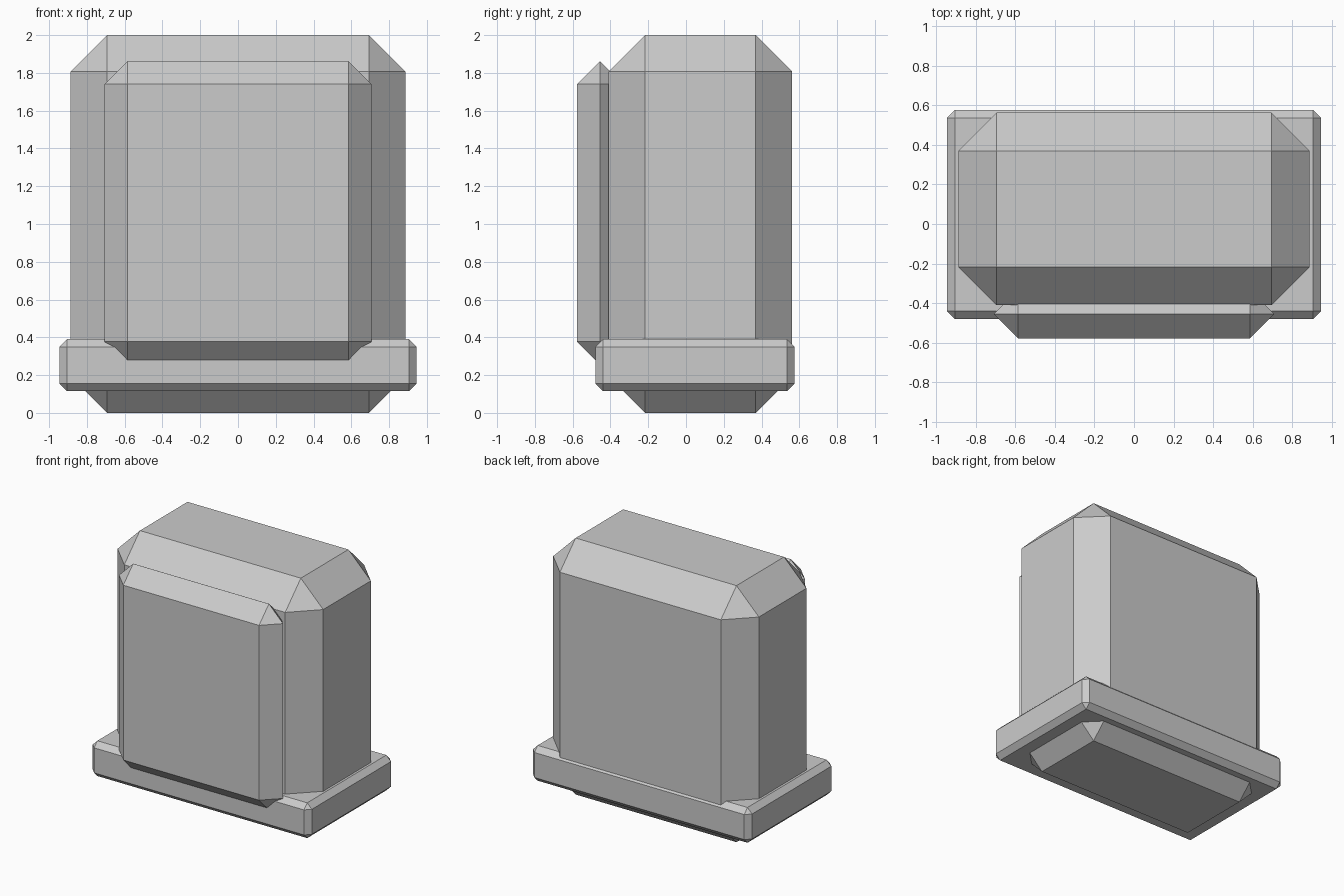
import bpy
import bmesh
from mathutils import Vector

if "Cube" in bpy.data.objects:
    bpy.data.objects.remove(bpy.data.objects["Cube"])


def chamfered_box(name, low, high, chamfer):
    """Box between two corners with every edge cut by one flat chamfer."""
    low, high = Vector(low), Vector(high)
    size = high - low
    bm = bmesh.new()
    bmesh.ops.create_cube(bm, size=1)
    bmesh.ops.scale(bm, vec=size, verts=bm.verts)
    bmesh.ops.bevel(bm, geom=bm.edges[:], offset=chamfer, offset_type='OFFSET',
                    segments=1, profile=0.5, affect='EDGES', clamp_overlap=True)
    bmesh.ops.recalc_face_normals(bm, faces=bm.faces)
    mesh = bpy.data.meshes.new(name)
    bm.to_mesh(mesh)
    bm.free()
    obj = bpy.data.objects.new(name, mesh)
    obj.location = (low + high) / 2
    bpy.context.collection.objects.link(obj)
    return obj


# Main block, reaching the ground through the plinth
chamfered_box("body", (-0.887, -0.41, 0), (0.887, 0.562, 2), 0.193)

# Thin collar around the bottom of the block
chamfered_box("plinth", (-0.945, -0.48, 0.115), (0.945, 0.575, 0.39), 0.04)

# Raised panel on the front, its back half sunk into the block
chamfered_box("front_panel", (-0.707, -0.577, 0.256), (0.707, -0.333, 1.862), 0.1215)
